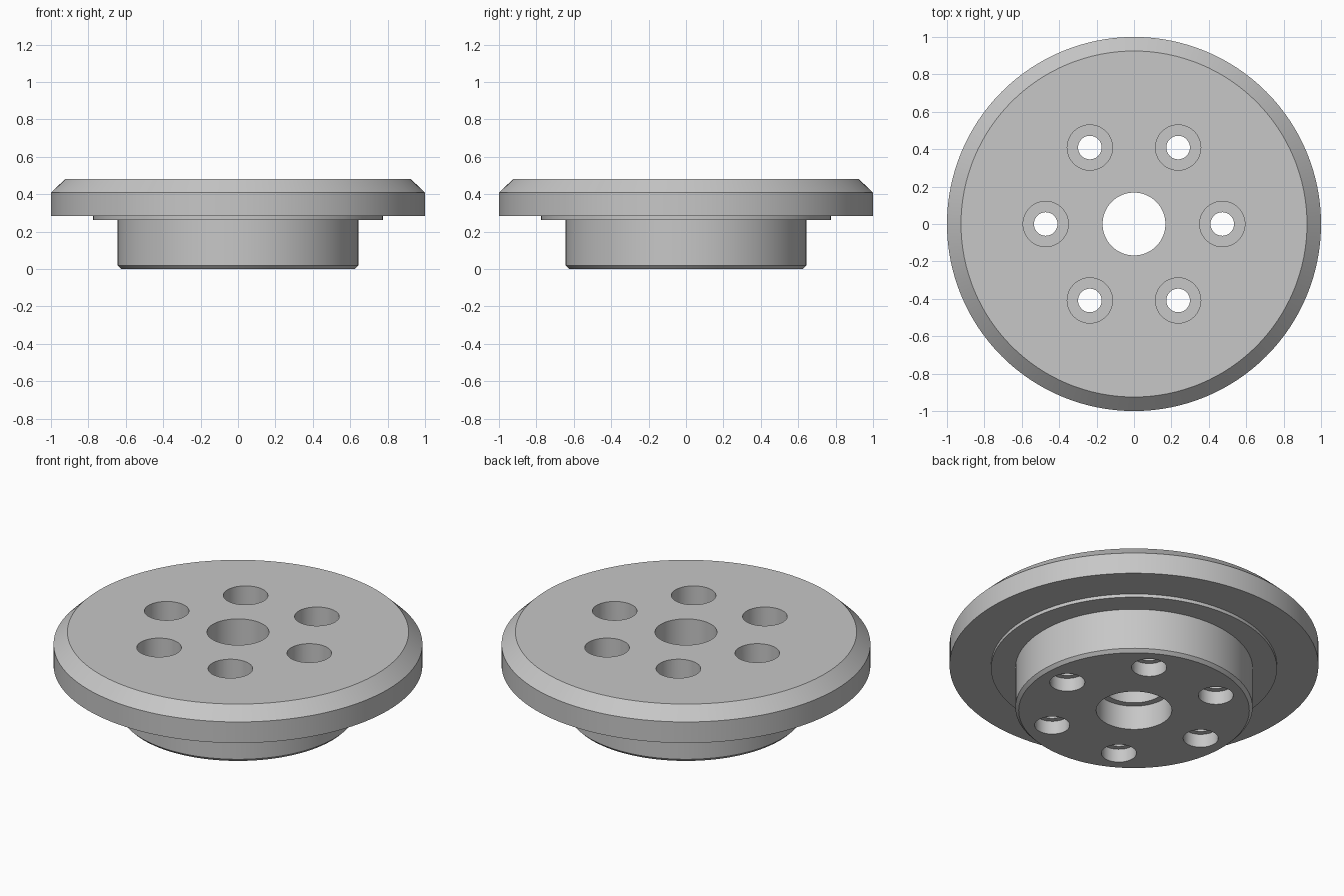
import bpy, bmesh, math
from mathutils import Vector

if "Cube" in bpy.data.objects:
    bpy.data.objects.remove(bpy.data.objects["Cube"], do_unlink=True)

HEIGHT = 0.48
BOLT_CIRCLE = 0.472
BOLTS = 6

# Plain grey metal
grey = bpy.data.materials.new("plain_grey")
grey.use_nodes = True
colour = (0.57, 0.57, 0.57, 1)
grey.diffuse_color = colour
grey.node_tree.nodes["Principled BSDF"].inputs["Base Color"].default_value = colour


def lathe(bm, profile, segments, centre=(0, 0), ring=False):
    """Revolve (radius, z) points; a ring closes on itself, otherwise the ends are capped."""
    rows = []
    for r, z in profile:
        angles = [math.tau * i / segments for i in range(segments)]
        rows.append([bm.verts.new(Vector((centre[0] + r * math.cos(a),
                                          centre[1] + r * math.sin(a), z)))
                     for a in angles])
    pairs = list(zip(rows, rows[1:]))
    if ring:
        pairs.append((rows[-1], rows[0]))
    else:
        bm.faces.new(rows[0][::-1])
        bm.faces.new(rows[-1])
    for low, high in pairs:
        for i in range(segments):
            j = (i + 1) % segments
            bm.faces.new((low[i], low[j], high[j], high[i]))


def make_object(name, bm):
    bmesh.ops.recalc_face_normals(bm, faces=bm.faces)
    mesh = bpy.data.meshes.new(name)
    bm.to_mesh(mesh)
    bm.free()
    mesh.materials.append(grey)
    obj = bpy.data.objects.new(name, mesh)
    bpy.context.collection.objects.link(obj)
    return obj


# Flanged hub: stepped bore, chamfered hub, thin shoulder and chamfered flange
body_profile = [
    (0.205, 0), (0.625, 0), (0.643, 0.018),      # hub foot
    (0.643, 0.262), (0.775, 0.262), (0.775, 0.282),  # hub wall and shoulder
    (1, 0.282), (1, 0.408), (0.925, HEIGHT),     # flange
    (0.168, HEIGHT), (0.168, 0.145), (0.205, 0.145),  # bore with counterbore below
]
bm = bmesh.new()
lathe(bm, body_profile, 128, ring=True)
body = make_object("flanged_hub", bm)

# Bolt holes: counterbored from both ends
hole_profile = [
    (0.095, -0.1), (0.095, 0.08), (0.063, 0.08),
    (0.063, 0.24), (0.121, 0.24), (0.121, HEIGHT + 0.1),
]
bm = bmesh.new()
for k in range(BOLTS):
    a = math.tau * k / BOLTS
    lathe(bm, hole_profile, 48, (BOLT_CIRCLE * math.cos(a), BOLT_CIRCLE * math.sin(a)))
cutter = make_object("bolt_hole_cutter", bm)
cutter.hide_render = True

# Cut the holes, then drop the cutter
cut = body.modifiers.new("bolt_holes", 'BOOLEAN')
cut.operation = 'DIFFERENCE'
cut.solver = 'EXACT'
cut.object = cutter
bpy.ops.object.select_all(action='DESELECT')
body.select_set(True)
bpy.context.view_layer.objects.active = body
bpy.ops.object.modifier_apply(modifier=cut.name)
bpy.data.objects.remove(cutter, do_unlink=True)

# Smooth round walls, crisp edges
bpy.ops.object.shade_smooth_by_angle(angle=math.radians(30))
